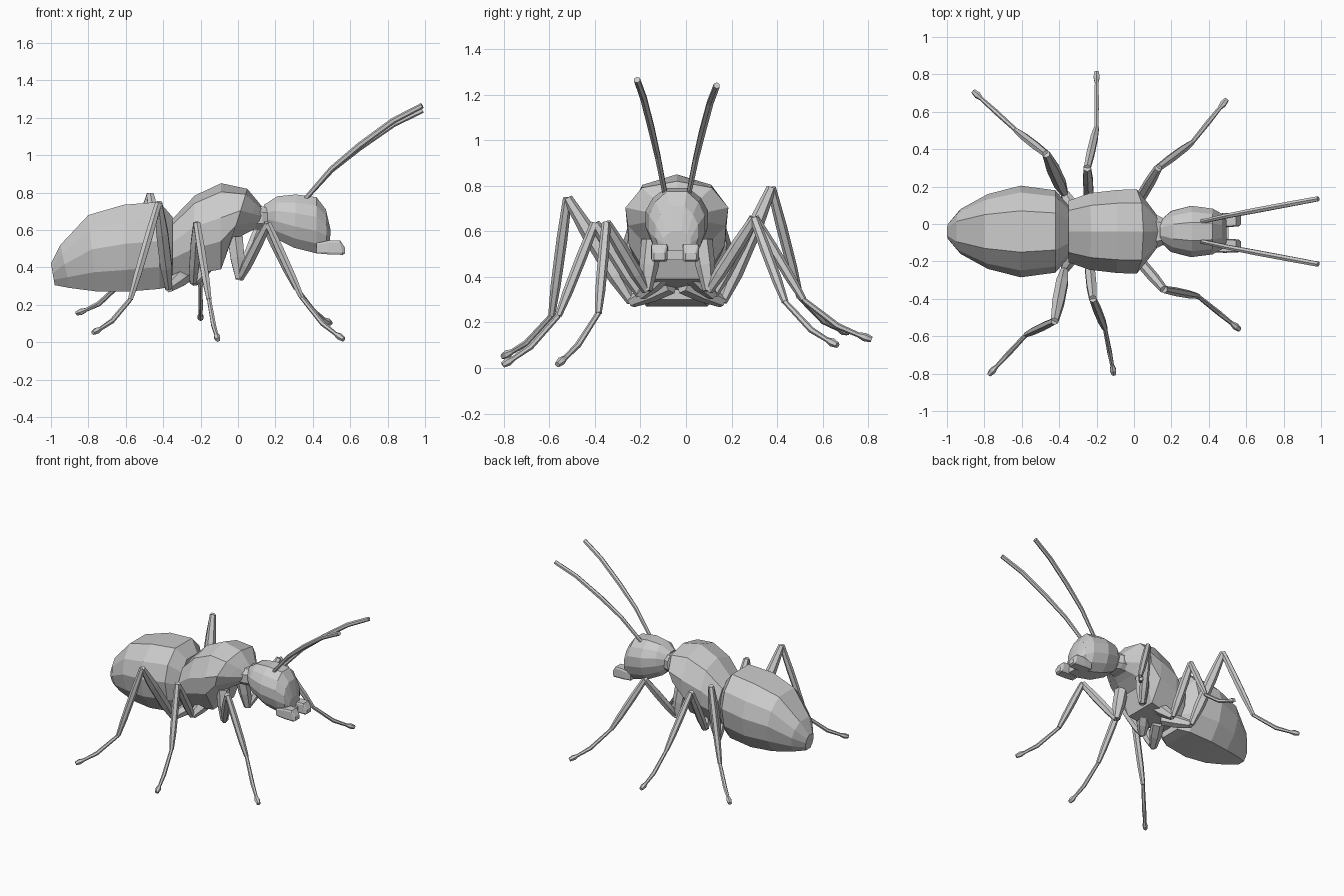
import bpy
import bmesh
from math import cos, sin, tau
from mathutils import Vector

if "Cube" in bpy.data.objects:
    bpy.data.objects.remove(bpy.data.objects["Cube"])

CY = -0.04  # body centreline


def skin(name, rings):
    """Bridge equal-sized rings of points into a closed flat-faced mesh."""
    bm = bmesh.new()
    loops = [[bm.verts.new(p) for p in r] for r in rings]
    n = len(loops[0])
    for a, b in zip(loops, loops[1:]):
        for j in range(n):
            bm.faces.new((a[j], a[(j + 1) % n], b[(j + 1) % n], b[j]))
    bm.faces.new(loops[0])
    bm.faces.new(loops[-1])
    bmesh.ops.recalc_face_normals(bm, faces=bm.faces)
    me = bpy.data.meshes.new(name)
    bm.to_mesh(me)
    bm.free()
    bpy.context.collection.objects.link(bpy.data.objects.new(name, me))


def body(name, half, stations, cy=CY):
    """Loft tilted sections: (top x, top z, bottom x, bottom z, half width)."""
    section = half + [(-w, h) for w, h in reversed(half) if w > 0]
    rings = []
    for xt, zt, xb, zb, hw in stations:
        ring = []
        for w, h in section:
            t = (1 - h) / 2
            ring.append((xt + (xb - xt) * t, cy + w * hw, zt + (zb - zt) * t))
        rings.append(ring)
    skin(name, rings)


def tube(name, pts, radii, sides=6):
    """Tapered tube along a path."""
    pts = [Vector(p) for p in pts]
    ref = Vector((1, 0, 0)) if abs((pts[-1] - pts[0]).normalized().x) < 0.75 else Vector((0, 1, 0))
    rings = []
    for i, p in enumerate(pts):
        d = (pts[min(i + 1, len(pts) - 1)] - pts[max(i - 1, 0)]).normalized()
        u = d.cross(ref).normalized()
        v = d.cross(u)
        rings.append([p + radii[i] * (u * cos(tau * k / sides) + v * sin(tau * k / sides))
                      for k in range(sides)])
    skin(name, rings)


# Abdomen, flat on top and underneath
body("abdomen", [(.45, 1), (.85, .6), (1, .1), (.88, -.5), (.55, -1)], [
    (-1.0, .42, -.98, .305, .045), (-.95, .52, -.90, .29, .12), (-.80, .68, -.76, .272, .2),
    (-.61, .735, -.60, .27, .245), (-.42, .75, -.42, .285, .22), (-.35, .67, -.35, .30, .14)])

# Thorax with a ridge along the top
body("thorax", [(0, 1), (.68, .8), (1, .2), (.95, -.35), (.55, -1)], [
    (-.35, .66, -.35, .345, .165), (-.23, .785, -.25, .36, .205),
    (-.09, .85, -.09, .39, .222), (.05, .82, -.04, .53, .226),
    (.10, .76, .04, .58, .15), (.14, .71, .12, .62, .075)])

# Neck and waist links
box = [(.6, 1), (1, .5), (1, -.5), (.6, -1)]
body("neck", box, [(.07, .73, .07, .60, .085), (.13, .725, .13, .605, .085),
                   (.18, .72, .18, .60, .06)])
body("waist", box, [(-.40, .62, -.40, .34, .12), (-.30, .62, -.30, .36, .12)])

# Head
body("head", [(.35, 1), (.75, .7), (.98, .3), (.98, -.2), (.8, -.65), (.45, -1)], [
    (.14, .735, .145, .61, .06), (.21, .78, .19, .56, .112), (.31, .79, .30, .505, .14),
    (.42, .775, .42, .475, .125), (.47, .71, .475, .475, .095), (.495, .60, .49, .51, .06)])

for side, label in ((1, "left"), (-1, "right")):
    # Mandibles
    body(label + "_mandible", [(.85, 1), (1, .7), (1, -.7), (.85, -1)], [
        (.42, .53, .42, .475, .034), (.49, .545, .48, .47, .037),
        (.545, .545, .56, .467, .035), (.572, .505, .572, .475, .024)],
        CY - .008 + side * .069)
    # Antennae
    lift = 0 if side > 0 else .025
    tube(label + "_antenna",
         [(x, CY + side * (.05 + .125 * t), z + lift * t) for x, z, t in
          ((.35, .755, 0), (.50, .92, .27), (.65, 1.04, .5), (.83, 1.165, .77), (.985, 1.24, 1))],
         [.012, .014, .016, .016, .015])
# Mouth plate between the mandibles
body("mouth_plate", [(1, 1), (1, -1)], [(.42, .52, .42, .475, .06), (.505, .515, .505, .475, .045)])


def leg(name, root, hip, knee, ankle, foot, thick):
    root, hip, knee, ankle, foot = map(Vector, (root, hip, knee, ankle, foot))
    mix = lambda a, b, t: a.lerp(b, t)
    # Hip segment
    tube(name + "_hip", [root, mix(root, hip, .5), hip], [.046, .043, .026])
    # Upper leg, thickest in the middle
    tube(name + "_upper", [hip, mix(hip, knee, .25), mix(hip, knee, .65), knee],
         [.02, thick, thick, .022])
    # Lower leg
    tube(name + "_lower", [knee, mix(knee, ankle, .35), mix(knee, ankle, .75), ankle],
         [.02, .024, .022, .015])
    # Foot, sagging towards its tip
    drop = Vector((0, 0, -.028))
    mid, toe = mix(ankle, foot, .5) + drop, mix(ankle, foot, .8) + drop * .5
    tube(name + "_foot", [ankle, mid, toe, mix(toe, foot, .5), foot],
         [.012, .014, .011, .019, .013])


# Legs: root, hip, knee, ankle, foot
leg("right_front_leg", (-.015, -.15, .56), (.01, -.175, .34), (.16, -.35, .635),
    (.34, -.385, .24), (.565, -.565, .015), .029)
leg("right_middle_leg", (-.17, -.10, .42), (-.24, -.20, .32), (-.22, -.40, .635),
    (-.155, -.56, .23), (-.107, -.805, .013), .03)
leg("right_hind_leg", (-.27, -.07, .37), (-.37, -.24, .29), (-.425, -.52, .745),
    (-.575, -.59, .23), (-.775, -.805, .05), .036)
leg("left_front_leg", (-.015, .07, .56), (.01, .10, .34), (.13, .30, .655),
    (.31, .435, .29), (.495, .665, .10), .029)
leg("left_middle_leg", (-.17, .02, .42), (-.24, .12, .32), (-.25, .30, .66),
    (-.20, .515, .30), (-.20, .815, .125), .03)
leg("left_hind_leg", (-.27, -.01, .37), (-.37, .16, .29), (-.47, .375, .79),
    (-.63, .50, .31), (-.86, .71, .155), .036)
